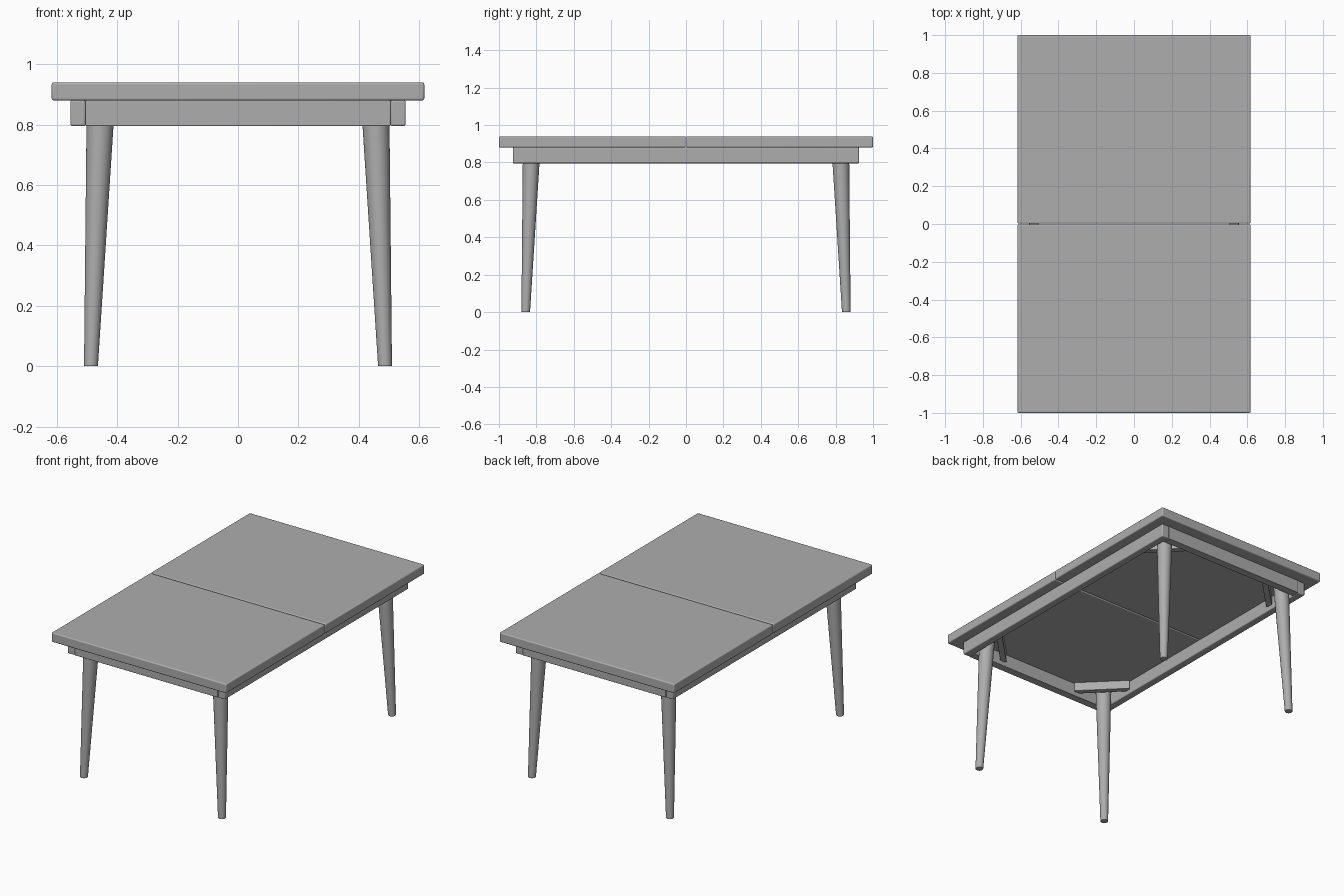
import bpy, bmesh, math
from mathutils import Vector

old = bpy.data.objects.get("Cube")
if old:
    bpy.data.objects.remove(old, do_unlink=True)

grey = bpy.data.materials.new("plain_grey")
grey.use_nodes = True
COLOUR = (0.42, 0.42, 0.42, 1)
grey.diffuse_color = COLOUR
grey.node_tree.nodes["Principled BSDF"].inputs["Base Color"].default_value = COLOUR


def finish(obj, bevel):
    obj.data.materials.append(grey)
    mod = obj.modifiers.new("soft_edges", 'BEVEL')
    mod.width = bevel
    mod.segments = 3
    mod.limit_method = 'ANGLE'
    mod.angle_limit = math.radians(50)
    bpy.ops.object.select_all(action='DESELECT')
    obj.select_set(True)
    bpy.context.view_layer.objects.active = obj
    bpy.ops.object.shade_smooth_by_angle(angle=math.radians(40))


def box(name, centre, size, bevel, turn=0):
    bpy.ops.mesh.primitive_cube_add(size=1, location=centre)
    obj = bpy.context.object
    obj.name = name
    obj.scale = size
    bpy.ops.object.transform_apply(location=False, rotation=False, scale=True)
    obj.rotation_euler.z = turn
    finish(obj, bevel)


def leg(name, sx, sy):
    # Tapered round leg, leaning outward toward the foot
    bm = bmesh.new()
    height = 0.88
    bmesh.ops.create_cone(bm, cap_ends=True, segments=32,
                          radius1=0.023, radius2=0.047, depth=height)
    foot, head = Vector((0.487, 0.857, 0)), Vector((0.454, 0.825, 0))
    for v in bm.verts:
        v.co.z += height / 2
        c = foot.lerp(head, v.co.z / height)
        v.co.x += c.x * sx
        v.co.y += c.y * sy
    mesh = bpy.data.meshes.new(name)
    bm.to_mesh(mesh)
    bm.free()
    obj = bpy.data.objects.new(name, mesh)
    bpy.context.collection.objects.link(obj)
    finish(obj, 0.003)


# Two-leaf table top with a narrow seam
for side, sy in (("front", -1), ("back", 1)):
    box(side + "_top_leaf", (0, sy * 0.501, 0.91), (1.234, 0.998, 0.06), 0.007)

# Apron: long side rails with end rails fitted between them
for side, sx in (("left", 1), ("right", -1)):
    box(side + "_side_rail", (sx * 0.53, 0, 0.838), (0.05, 1.85, 0.085), 0.006)
for side, sy in (("front", -1), ("back", 1)):
    box(side + "_end_rail", (0, sy * 0.9, 0.838), (1.01, 0.05, 0.085), 0.003)

# Legs and diagonal corner braces
for end, sy in (("front", -1), ("back", 1)):
    for side, sx in (("left", 1), ("right", -1)):
        leg(f"{end}_{side}_leg", sx, sy)
        box(f"{end}_{side}_corner_brace", (sx * 0.394, sy * 0.764, 0.852),
            (0.33, 0.036, 0.056), 0.002, -sx * sy * math.pi / 4)
